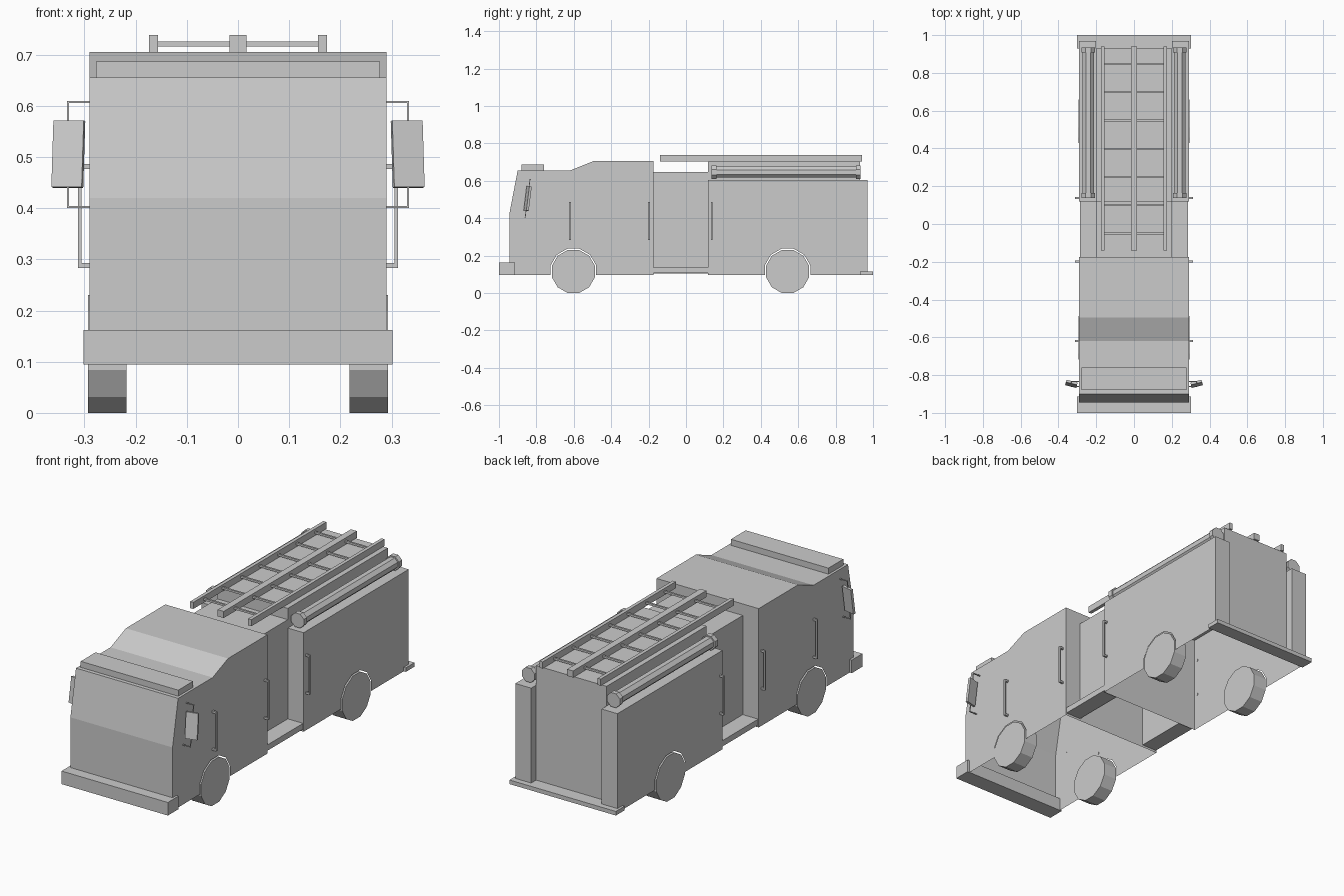
import bpy, bmesh
from math import radians, sin, cos, tau
from mathutils import Matrix, Vector

if "Cube" in bpy.data.objects:
    bpy.data.objects.remove(bpy.data.objects["Cube"])


def make(name, verts, faces, mirror=False):
    me = bpy.data.meshes.new(name)
    bm = bmesh.new()
    vs = [bm.verts.new(v) for v in verts]
    for f in faces:
        bm.faces.new([vs[i] for i in f])
    bmesh.ops.recalc_face_normals(bm, faces=bm.faces[:])
    bm.to_mesh(me)
    bm.free()
    ob = bpy.data.objects.new(name, me)
    bpy.context.collection.objects.link(ob)
    if mirror:
        ob.modifiers.new("mirror", 'MIRROR')
    return ob


def box(name, x, y, z, mirror=False, open_bottom=False, turn=None):
    vs = [Vector((a, b, c)) for c in z for b in y for a in x]
    if turn:
        mid = (vs[0] + vs[7]) / 2
        vs = [turn @ (v - mid) + mid for v in vs]
    fs = [(4, 5, 7, 6), (0, 1, 5, 4), (2, 3, 7, 6), (0, 2, 6, 4), (1, 3, 7, 5)]
    if not open_bottom:
        fs.append((0, 1, 3, 2))
    return make(name, vs, fs, mirror)


def shell(name, pts, half):
    # side outline (y, z) extruded across x, left open underneath and in the wheel arches
    n = len(pts)
    vs = [(s * half, y, z) for s in (-1, 1) for y, z in pts]
    fs = [tuple(range(n)), tuple(range(n, 2 * n))]
    for i in range(n):
        j = (i + 1) % n
        if max(pts[i][1], pts[j][1]) > 0.3:
            fs.append((i, j, j + n, i + n))
    return make(name, vs, fs)


def prism(name, x, y, z, r, sides, length, axis, mirror=True):
    # cylinder with flat facets at bottom, starting at the given point
    vs = []
    for t in (0, length):
        for k in range(sides):
            a = tau * (k + 0.5) / sides
            c, s = r * cos(a), r * sin(a)
            vs.append((x + t, y + c, z + s) if axis == 'X' else (x + c, y + t, z + s))
    n = sides
    fs = [tuple(range(n)), tuple(range(n, 2 * n))]
    fs += [(i, (i + 1) % n, (i + 1) % n + n, i + n) for i in range(n)]
    return make(name, vs, fs, mirror)


FRONT, REAR, HUB, LOW = -0.602, 0.543, 0.115, 0.095


def arch(yc):
    # wheel opening from the rear edge over to the front edge
    r = 0.126
    w = r * cos(radians(15))
    arc = [(yc + r * cos(radians(a)), HUB + r * sin(radians(a))) for a in range(15, 166, 30)]
    return [(yc + w, LOW)] + arc + [(yc - w, LOW)]


# Cab, pump section and rear body
shell("cab", [(-0.945, LOW), (-0.945, 0.42), (-0.90, 0.655), (-0.62, 0.655), (-0.495, 0.705),
              (-0.175, 0.705), (-0.175, LOW)] + arch(FRONT), 0.29)
shell("rear_body", [(0.118, LOW), (0.118, 0.603), (0.93, 0.603), (0.93, LOW)] + arch(REAR), 0.29)
box("rear_pillar", (0.2, 0.29), (0.93, 0.97), (LOW, 0.603), True)
box("ladder_bed", (-0.2, 0.2), (0.118, 0.93), (0.603, 0.704), open_bottom=True)
box("pump_section", (-0.2, 0.2), (-0.175, 0.118), (0.105, 0.646), open_bottom=True)
box("running_board", (0.2, 0.287), (-0.175, 0.118), (0.107, 0.137), True)

# Bumper, rear step and roof light bar
box("front_bumper", (-0.302, 0.302), (-1.0, -0.913), (LOW, 0.162))
box("rear_step", (-0.302, 0.302), (0.93, 1.0), (LOW, 0.116))
box("light_bar", (-0.277, 0.277), (-0.88, -0.76), (0.655, 0.686))

# Wheels
for label, y in (("front", FRONT), ("rear", REAR)):
    prism(label + "_wheel", 0.218, y, HUB, HUB / cos(radians(15)), 12, 0.075, 'X')

# Grab handles
for i, y in enumerate((-0.62, -0.198, 0.138)):
    ys = (y - 0.005, y + 0.005)
    box(f"handle_bar_{i}", (0.306, 0.313), ys, (0.283, 0.486), True)
    for j, z in enumerate((0.283, 0.476)):
        box(f"handle_bracket_{i}_{j}", (0.288, 0.306), ys, (z, z + 0.01), True)

# Side mirrors, tilted with the windscreen
tilt = Matrix.Rotation(radians(-7.3), 3, 'X')
yaw = Matrix.Rotation(radians(14), 3, 'Z')
box("mirror_panel", (0.301, 0.362), (-0.853, -0.84), (0.44, 0.571), True, turn=yaw @ tilt)
box("mirror_post", (0.330, 0.334), (-0.849, -0.845), (0.402, 0.608), True, turn=tilt)
for j, (y, z) in enumerate(((-0.86, 0.402), (-0.833, 0.607))):
    box(f"mirror_arm_{j}", (0.288, 0.334), (y - 0.003, y + 0.003), (z - 0.002, z + 0.002), True)

# Roof ladder
for name, x, w in (("left", -0.165, 0.009), ("middle", 0, 0.017), ("right", 0.165, 0.009)):
    box(name + "_ladder_rail", (x - w, x + w), (-0.14, 0.94), (0.704, 0.738))
for i in range(7):
    y = -0.05 + 0.1495 * i
    box(f"ladder_rung_{i}", (-0.165, 0.165), (y - 0.005, y + 0.005), (0.716, 0.726))

# Hard suction hoses with end caps
prism("suction_hose", 0.242, 0.15, 0.646, 0.032, 8, 0.77, 'Y')
for j, y in enumerate((0.137, 0.908)):
    prism(f"hose_cap_{j}", 0.242, y, 0.646, 0.039, 8, 0.026, 'Y')
